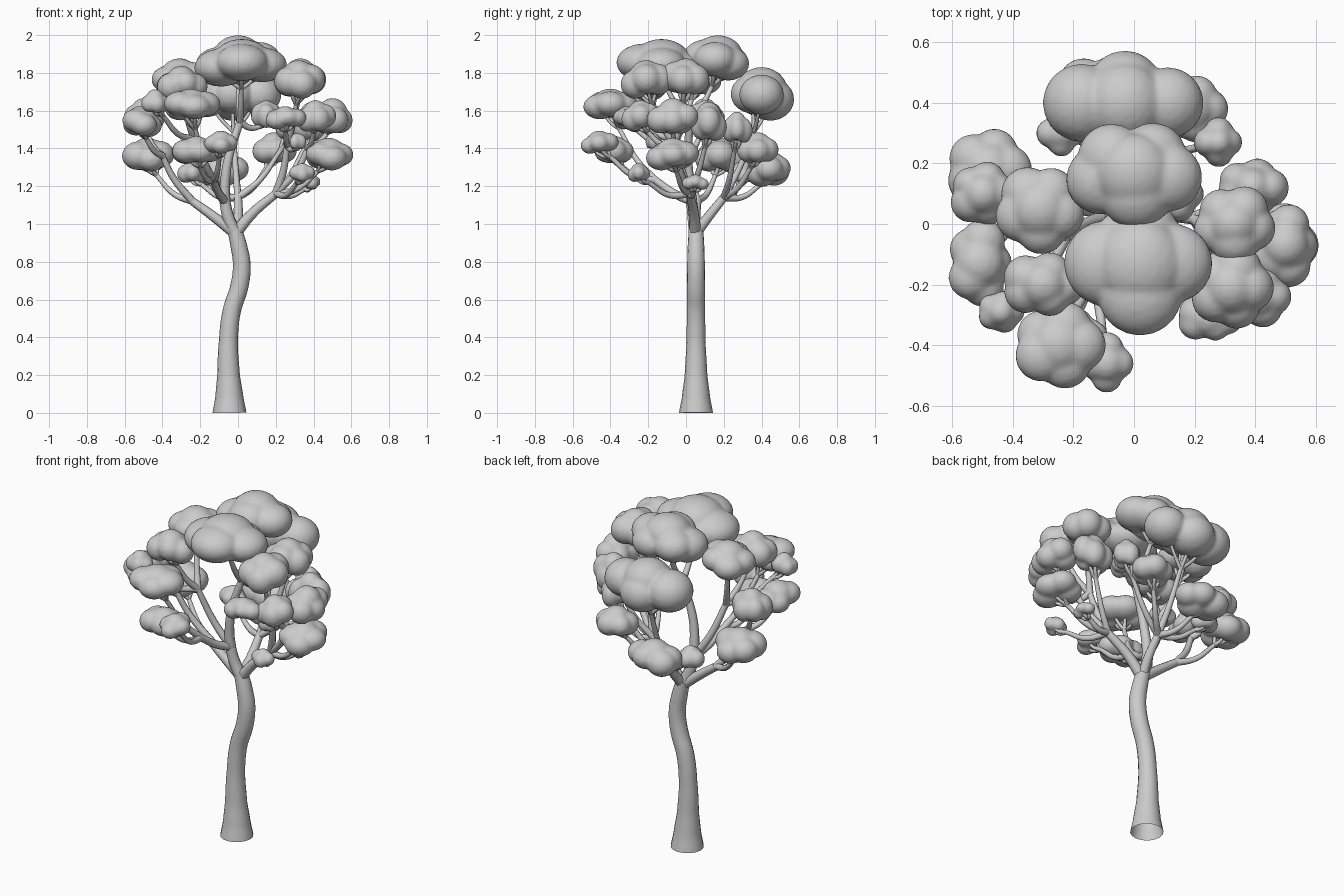
import bpy
import bmesh
import random
from math import cos, sin, tau
from mathutils import Matrix, Vector

random.seed(4)
cube = bpy.data.objects.get("Cube")
if cube:
    bpy.data.objects.remove(cube, do_unlink=True)

grey = bpy.data.materials.new("plain_grey")
grey.use_nodes = True
grey.diffuse_color = (.6, .6, .6, 1)
grey.node_tree.nodes["Principled BSDF"].inputs["Base Color"].default_value = grey.diffuse_color


def bake(obj):
    """Replace a curve or modified object by its finished smooth mesh."""
    graph = bpy.context.evaluated_depsgraph_get()
    mesh = bpy.data.meshes.new_from_object(obj.evaluated_get(graph))
    name = obj.name
    bpy.data.objects.remove(obj, do_unlink=True)
    mesh.materials.clear()
    mesh.materials.append(grey)
    mesh.polygons.foreach_set("use_smooth", [True] * len(mesh.polygons))
    bpy.context.collection.objects.link(bpy.data.objects.new(name, mesh))


def tubes(name, paths, roundness=2):
    """Round tapering limbs; each path is a list of (point, radius)."""
    data = bpy.data.curves.new(name, "CURVE")
    data.dimensions = "3D"
    data.bevel_depth = 1
    data.bevel_resolution = roundness
    data.resolution_u = 6
    for path in paths:
        spline = data.splines.new("BEZIER")
        spline.bezier_points.add(len(path) - 1)
        for knot, (point, radius) in zip(spline.bezier_points, path):
            knot.co = point
            knot.radius = radius
            knot.handle_left_type = knot.handle_right_type = "AUTO"
    obj = bpy.data.objects.new(name, data)
    bpy.context.collection.objects.link(obj)
    bake(obj)


def branch(name, thick, thin, *points):
    """One limb tapering evenly along its points; returns its end."""
    step = (thin - thick) / (len(points) - 1)
    tubes(name, [[(p, thick + step * i) for i, p in enumerate(points)]])
    return points[-1]


def clump(name, start, centre, size, lobes=5, turn=0.0):
    """Flattened puffs blended around a raised middle puff, with limb and twigs."""
    start, centre = Vector(start), Vector(centre)
    wide, deep, high = size
    radius = min((wide + deep) * .29, min(wide, deep) * .75)
    puffs = [(centre + Vector((0, 0, high * .2)), radius * 1.1)]
    for i in range(lobes):
        angle = turn + tau * i / lobes
        shift = Vector(((wide - radius) * cos(angle), (deep - radius) * sin(angle),
                        high * random.uniform(-.25, .1)))
        puffs.append((centre + shift * 1.05, radius * random.uniform(.92, 1.06)))

    # Limb sweeping outward, then up to just below the foliage
    tip = centre.lerp(start, .2) - Vector((0, 0, high * .6))
    bend = start.lerp(tip, .5)
    bend.z -= (tip - start).xy.length * .15
    branch(name + "_limb", .02, .012, start, bend, tip)

    # Foliage and the twigs that carry it
    bm = bmesh.new()
    twigs = []
    for spot, r in puffs:
        squash = Matrix.Diagonal((r, r, high * .8 * r / radius, 1))
        bmesh.ops.create_icosphere(bm, subdivisions=3, radius=1,
                                   matrix=Matrix.Translation(spot) @ squash)
        twigs.append([(tip, .012), (tip.lerp(spot, .5) - Vector((0, 0, .02)), .01), (spot, .007)])
    mesh = bpy.data.meshes.new(name)
    bm.to_mesh(mesh)
    bm.free()
    obj = bpy.data.objects.new(name, mesh)
    bpy.context.collection.objects.link(obj)
    remesh = obj.modifiers.new("blend", "REMESH")
    remesh.mode = "VOXEL"
    remesh.voxel_size = .012
    soften = obj.modifiers.new("soften", "SMOOTH")
    soften.iterations = 1
    bake(obj)
    tubes(name + "_twigs", twigs, 1)


# Trunk: flared open base and a gentle S bend
trunk = [(-.045, 0, .09), (-.046, .08, .075), (-.05, .2, .06), (-.051, .38, .05),
         (-.033, .54, .048), (.007, .67, .048), (.02, .78, .047), (.005, .88, .044), (-.02, .98, .038)]
tubes("trunk", [[((x, .053, z), r) for x, z, r in trunk]], 6)

# Main branches
fork = (-.015, .05, .95)
low = branch("middle_branch", .036, .03, fork, (-.05, .04, 1.03), (-.07, .03, 1.12))
middle = branch("middle_upper_branch", .03, .02, low, (-.07, .02, 1.2), (-.05, .01, 1.35), (.01, .02, 1.54))
left = branch("left_branch", .03, .022, fork, (-.13, .05, 1.04), (-.24, .06, 1.12))
left_up = branch("left_upper_branch", .021, .016, left, (-.34, .03, 1.24), (-.4, 0, 1.36))
left_high = branch("left_high_branch", .023, .017, low, (-.16, 0, 1.26), (-.23, -.05, 1.45))
right = branch("right_branch", .032, .022, fork, (.08, .04, 1.06), (.2, .02, 1.16))
right_high = branch("right_high_branch", .022, .016, right, (.24, -.02, 1.28), (.26, -.06, 1.42))
right_out = branch("right_outer_branch", .02, .016, right, (.31, -.03, 1.28), (.37, -.06, 1.4))
back = branch("back_branch", .03, .022, fork, (0, .12, 1.04), (0, .2, 1.14))
front = branch("front_branch", .024, .02, low, (-.1, -.06, 1.16), (-.13, -.16, 1.23))

# Crown top
clump("top_back_foliage", middle, (0, .17, 1.87), (.23, .18, .12), 5, 1)
clump("top_front_foliage", middle, (.02, -.13, 1.85), (.24, .23, .12), 4)
clump("back_big_foliage", back, (-.03, .4, 1.68), (.26, .17, .14), 4)

# Upper side clumps
clump("right_high_foliage", right_high, (.33, 0, 1.77), (.14, .13, .1), 5, 1)
clump("right_high_front_foliage", right_high, (.32, -.21, 1.76), (.14, .14, .1), 5)
clump("left_high_foliage", left_high, (-.31, .05, 1.78), (.15, .15, .09), 5, 1)
clump("left_high_front_foliage", left_high, (-.3, -.2, 1.74), (.14, .11, .09))
clump("left_front_small_foliage", left_high, (-.44, -.29, 1.65), (.08, .07, .06))
clump("front_high_foliage", front, (-.25, -.4, 1.63), (.15, .14, .08))

# Middle ring
clump("left_mid_foliage", left_up, (-.5, .1, 1.57), (.11, .11, .09))
clump("left_mid_front_foliage", left_up, (-.51, -.13, 1.54), (.11, .15, .08))
clump("right_mid_foliage", right_out, (.5, -.07, 1.57), (.11, .14, .09))
clump("right_mid_front_foliage", right_out, (.41, -.24, 1.57), (.11, .1, .08))
clump("right_rear_foliage", right, (.39, .12, 1.54), (.12, .1, .1))
clump("inner_foliage", middle, (.15, .1, 1.57), (.08, .09, .08), 4)
clump("rear_right_foliage", back, (.28, .27, 1.51), (.08, .08, .08), 4)
clump("right_front_foliage", right_high, (.25, -.31, 1.56), (.11, .08, .06))
clump("right_inner_foliage", right_high, (.31, -.17, 1.43), (.05, .05, .05), 3)

# Lower ring
clump("left_low_foliage", left, (-.48, .18, 1.36), (.14, .14, .09))
clump("front_low_foliage", front, (-.22, -.38, 1.38), (.14, .11, .08))
clump("front_tip_foliage", front, (-.09, -.46, 1.43), (.09, .1, .06), 4)
clump("right_low_foliage", right, (.48, -.07, 1.37), (.13, .14, .08))
clump("right_front_small_foliage", right, (.34, -.25, 1.27), (.07, .06, .05), 4)
clump("right_small_foliage", right, (.39, .05, 1.22), (.05, .07, .04), 4)
clump("back_low_foliage", back, (-.1, .44, 1.29), (.16, .12, .09))
clump("back_low_left_foliage", back, (-.24, .3, 1.27), (.08, .08, .06), 4)
clump("back_right_low_foliage", back, (.19, .38, 1.4), (.12, .11, .08))
